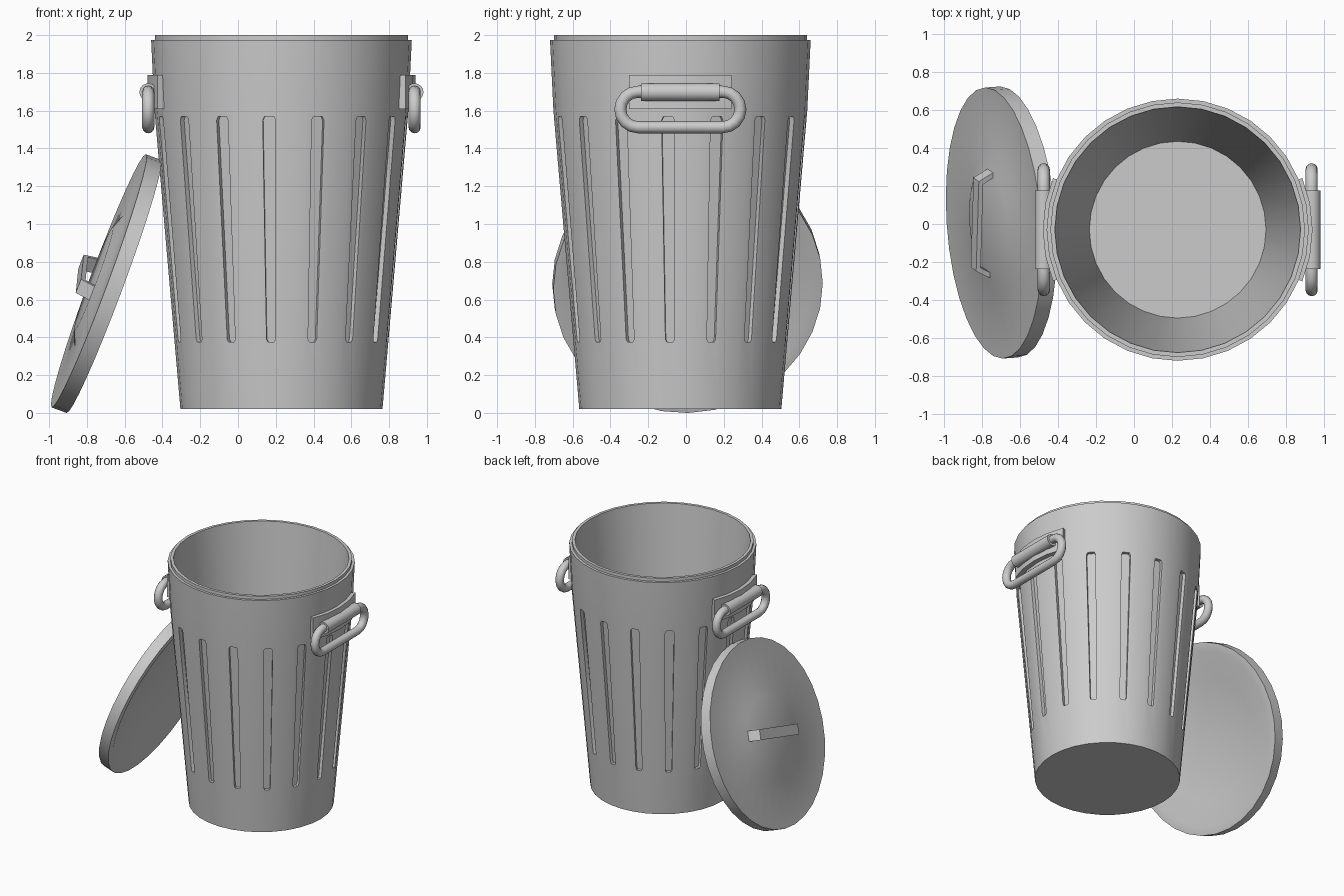
import bpy, bmesh, math
from mathutils import Matrix, Vector

if "Cube" in bpy.data.objects:
    bpy.data.objects.remove(bpy.data.objects["Cube"])

SIDES = 32
CAN = Matrix.Translation((0.23, -0.03, 0))


def finish(name, bm, matrix=Matrix(), angle=30):
    bmesh.ops.recalc_face_normals(bm, faces=bm.faces)
    me = bpy.data.meshes.new(name)
    bm.to_mesh(me)
    bm.free()
    me.transform(matrix)
    ob = bpy.data.objects.new(name, me)
    bpy.context.collection.objects.link(ob)
    smooth(ob, angle)
    return ob


def smooth(ob, angle=30):
    bpy.ops.object.select_all(action='DESELECT')
    ob.select_set(True)
    bpy.context.view_layer.objects.active = ob
    bpy.ops.object.shade_smooth_by_angle(angle=math.radians(angle))


def bridge(bm, rings, caps=True, loop=False):
    """Join equal-length closed rings of points into a skin."""
    vs = [[bm.verts.new(p) for p in ring] for ring in rings]
    n = len(vs[0])
    pairs = list(zip(vs, vs[1:])) + ([(vs[-1], vs[0])] if loop else [])
    for a, b in pairs:
        for i in range(n):
            j = (i + 1) % n
            bm.faces.new((a[i], a[j], b[j], b[i]))
    if caps and not loop:
        bm.faces.new(vs[0])
        bm.faces.new(vs[-1])


def lathe(name, profile, matrix):
    bm = bmesh.new()
    steps = [2 * math.pi * i / SIDES for i in range(SIDES)]
    bridge(bm, [[(r * math.cos(a), r * math.sin(a), z) for a in steps] for r, z in profile])
    return finish(name, bm, matrix)


# Tapered can body with stepped rim and hollow inside
Z0, Z1, R0, R1 = 0.02, 1.6, 0.535, 0.672
can = lathe("can_body", [(R0, Z0), (R1, Z1), (0.69, 1.975), (0.67, 1.975), (0.67, 2.0),
                         (0.647, 2.0), (0.465, 0.06)], CAN)

# Long grooves around the wall, one on every second facet
bm = bmesh.new()
outline = [(-0.016, 0.375), (0.016, 0.375), (0.024, 0.39), (0.034, 1.55),
           (0.024, 1.57), (-0.024, 1.57), (-0.034, 1.55), (-0.024, 0.39)]
for k in range(SIDES // 2):
    rot = Matrix.Rotation(2 * math.pi * (k * 2 - 0.5) / SIDES, 3, 'Z')
    rings = []
    for off in (-0.026, 0.06):
        rings.append([rot @ Vector(((R0 + (R1 - R0) * (z - Z0) / (Z1 - Z0)) * 0.995 + off, t, z))
                      for t, z in outline])
    bridge(bm, rings)
cutter = finish("groove_cutter", bm, CAN)
cutter.hide_render = True
mod = can.modifiers.new("grooves", 'BOOLEAN')
mod.operation = 'DIFFERENCE'
mod.solver = 'EXACT'
mod.object = cutter
bpy.context.view_layer.objects.active = can
bpy.ops.object.modifier_apply(modifier=mod.name)
bpy.data.objects.remove(cutter)
smooth(can)

# Side handles: curved plate, holder tube and hanging ring
for side, turn in (("right", 0), ("left", math.pi)):
    place = CAN @ Matrix.Rotation(turn, 4, 'Z')

    bm = bmesh.new()
    rings = []
    for i in range(-2, 3):
        a = 2 * math.pi * i / SIDES
        rings.append([(r * math.cos(a), r * math.sin(a), z)
                      for r, z in ((0.66, 1.61), (0.71, 1.61), (0.71, 1.79), (0.66, 1.79))])
    bridge(bm, rings)
    finish(side + "_handle_plate", bm, place)

    bm = bmesh.new()
    bmesh.ops.create_cone(bm, cap_ends=True, segments=16, radius1=0.047, radius2=0.047, depth=0.415)
    finish(side + "_handle_holder", bm,
           place @ Matrix.Translation((0.705, 0, 1.698)) @ Matrix.Rotation(math.pi / 2, 4, 'X'))

    bm = bmesh.new()
    rings = []
    bend, half, tube, mid = 0.094, 0.224, 0.032, 1.606
    for end in (1, -1):
        for i in range(9):
            a = -math.pi / 2 + math.pi * i / 8 + (0 if end == 1 else math.pi)
            ring = []
            for j in range(12):
                b = 2 * math.pi * j / 12
                d = bend + tube * math.cos(b)
                ring.append((0.705 + tube * math.sin(b), end * half + d * math.cos(a),
                             mid + d * math.sin(a)))
            rings.append(ring)
    bridge(bm, rings, loop=True)
    finish(side + "_handle_ring", bm, place, 40)

# Lid frame: leaning against the can, local z pointing out of its top
n = Vector((-0.935, -0.068, 0.348)).normalized()
v = (Vector((0, 1, 0)) - n.y * n).normalized()
u = v.cross(n)
LID = Matrix((u, v, n)).transposed().to_4x4()
LID.translation = (-0.737, 0.005, 0.699)

# Lid with raised centre and dished underside
lathe("lid", [(0.29, 0.03), (0.37, 0.0), (0.715, 0.0), (0.715, -0.084),
              (0.65, -0.084), (0.45, -0.018)], LID)

# Strap handle on the lid
bm = bmesh.new()
path_out = [(-0.29, 0.025), (-0.245, 0.108), (0.245, 0.108), (0.29, 0.025)]
path_in = [(-0.26, 0.025), (-0.228, 0.083), (0.228, 0.083), (0.26, 0.025)]
bridge(bm, [[(-0.04, yo, zo), (0.04, yo, zo), (0.04, yi, zi), (-0.04, yi, zi)]
            for (yo, zo), (yi, zi) in zip(path_out, path_in)])
finish("lid_handle", bm, LID @ Matrix.Rotation(math.radians(-15), 4, 'Z'))
